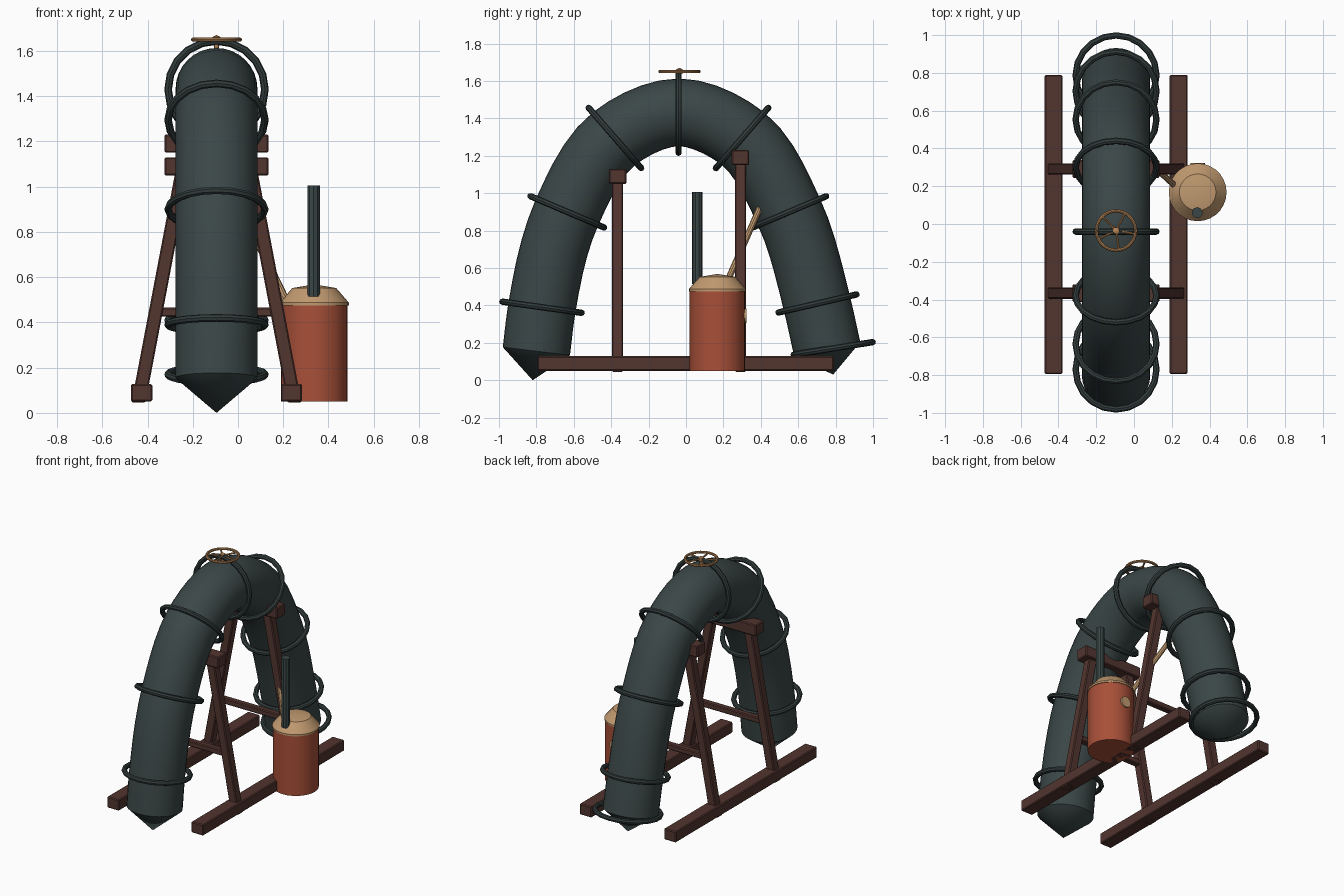
import bpy, bmesh, math
from mathutils import Vector, Matrix

if "Cube" in bpy.data.objects:
    bpy.data.objects.remove(bpy.data.objects["Cube"])

CX = -0.095  # centre line of the arched tube


def material(name, rgb):
    m = bpy.data.materials.new(name)
    m.diffuse_color = (*rgb, 1)
    m.use_nodes = True
    m.node_tree.nodes["Principled BSDF"].inputs["Base Color"].default_value = m.diffuse_color
    return m


IRON = material("dark iron", (0.043, 0.062, 0.062))
HOOP = material("hoop iron", (0.032, 0.046, 0.045))
WOOD = material("brown wood", (0.085, 0.035, 0.028))
RED = material("red paint", (0.39, 0.08, 0.04))
TAN = material("tan copper", (0.53, 0.32, 0.16))
BRASS = material("brass", (0.47, 0.23, 0.09))


def finish(bm, name, mat, smooth=True):
    bmesh.ops.recalc_face_normals(bm, faces=bm.faces)
    mesh = bpy.data.meshes.new(name)
    bm.to_mesh(mesh)
    bm.free()
    mesh.materials.append(mat)
    ob = bpy.data.objects.new(name, mesh)
    bpy.context.collection.objects.link(ob)
    if smooth:
        bpy.ops.object.select_all(action='DESELECT')
        ob.select_set(True)
        bpy.context.view_layer.objects.active = ob
        bpy.ops.object.shade_smooth_by_angle(angle=math.radians(35))
    return ob


def along(a, b):
    """Matrix placing a z-aligned unit at the middle of a-b."""
    a, b = Vector(a), Vector(b)
    d = b - a
    rot = d.to_track_quat('Z', 'Y').to_matrix().to_4x4()
    return Matrix.Translation((a + b) / 2) @ rot, d.length


def rod(name, a, b, r, mat, sides=12):
    m, length = along(a, b)
    bm = bmesh.new()
    bmesh.ops.create_cone(bm, cap_ends=True, segments=sides, radius1=r, radius2=r,
                          depth=length, matrix=m)
    return finish(bm, name, mat)


def box(name, lo, hi, shear=0.0):
    """Timber with eased edges; shear moves the top sideways in x."""
    bm = bmesh.new()
    bmesh.ops.create_cube(bm, size=1)
    lo, hi = Vector(lo), Vector(hi)
    for v in bm.verts:
        top = v.co.z > 0
        v.co = Vector([lo[i] + (v.co[i] + 0.5) * (hi[i] - lo[i]) for i in range(3)])
        if top:
            v.co.x += shear
    bmesh.ops.bevel(bm, geom=bm.edges[:], offset=0.006, segments=1, affect='EDGES')
    return finish(bm, name, WOOD, smooth=False)


def torus(name, loc, tilt, major, minor, mat, n=20, k=8):
    bm = bmesh.new()
    m = Matrix.Translation(loc) @ Matrix.Rotation(tilt, 4, 'X')
    rows = []
    for i in range(n):
        a = 2 * math.pi * i / n
        row = []
        for j in range(k):
            b = 2 * math.pi * j / k
            r = major + minor * math.cos(b)
            row.append(bm.verts.new(m @ Vector((r * math.cos(a), r * math.sin(a),
                                                minor * math.sin(b)))))
        rows.append(row)
    for i in range(n):
        for j in range(k):
            p, q = rows[i], rows[(i + 1) % n]
            bm.faces.new((p[j], q[j], q[(j + 1) % k], p[(j + 1) % k]))
    return finish(bm, name, mat)


def lathe(name, cx, cy, profile, mat, n=28):
    bm = bmesh.new()
    vs = [bm.verts.new((cx + r, cy, z)) for r, z in profile]
    es = [bm.edges.new(p) for p in zip(vs, vs[1:])]
    bmesh.ops.spin(bm, geom=vs + es, cent=(cx, cy, 0), axis=(0, 0, 1),
                   angle=2 * math.pi, steps=n)
    bmesh.ops.remove_doubles(bm, verts=bm.verts, dist=1e-4)
    return finish(bm, name, mat)


# Arched tube: spline through (y, z) points with pointed ends
PATH = [(-0.80, 0.155), (-0.77, 0.39), (-0.635, 0.90), (-0.38, 1.295), (-0.038, 1.432),
        (0.30, 1.295), (0.55, 0.90), (0.70, 0.41), (0.755, 0.165)]
pts = [Vector((CX, y, z)) for y, z in PATH]
ext = [2 * pts[0] - pts[1]] + pts + [2 * pts[-1] - pts[-2]]


def spline(i, t):
    # Catmull-Rom with chord-scaled tangents
    p0, p1, p2, p3 = ext[i:i + 4]
    d0, d1, d2 = (p1 - p0).length, (p2 - p1).length, (p3 - p2).length
    m1 = d1 * ((p1 - p0) / d0 * d1 + (p2 - p1) / d1 * d0) / (d0 + d1)
    m2 = d1 * ((p2 - p1) / d1 * d2 + (p3 - p2) / d2 * d1) / (d1 + d2)
    return ((2 * t**3 - 3 * t**2 + 1) * p1 + (t**3 - 2 * t**2 + t) * m1
            + (3 * t**2 - 2 * t**3) * p2 + (t**3 - t**2) * m2)


line = [spline(i, s / 5) for i in range(len(pts) - 1) for s in range(5)] + [pts[-1]]
bm = bmesh.new()
SIDES, R = 32, 0.181
X = Vector((1, 0, 0))
rings = []
for i, p in enumerate(line):
    t = (line[min(i + 1, len(line) - 1)] - line[max(i - 1, 0)]).normalized()
    nrm = X.cross(t)
    rings.append([bm.verts.new(p + R * (X * math.cos(2 * math.pi * j / SIDES)
                                        + nrm * math.sin(2 * math.pi * j / SIDES)))
                  for j in range(SIDES)])
for a, b in zip(rings, rings[1:]):
    for j in range(SIDES):
        k = (j + 1) % SIDES
        bm.faces.new((a[j], a[k], b[k], b[j]))
for ring, tip in ((rings[0], (CX, -0.82, 0.0)), (rings[-1], (CX, 0.787, 0.03))):
    v = bm.verts.new(tip)
    for j in range(SIDES):
        bm.faces.new((ring[j], ring[(j + 1) % SIDES], v))
finish(bm, "arched_tube", IRON)

# Loose hoops around the tube: (y, z, tilt in degrees)
HOOPS = [(-0.77, 0.39, -8), (-0.635, 0.90, -23), (-0.38, 1.295, -49), (-0.04, 1.43, 90),
         (0.30, 1.295, 49), (0.553, 0.90, 23), (0.703, 0.41, 13), (0.787, 0.17, 9)]
for i, (y, z, a) in enumerate(HOOPS):
    torus(f"hoop_{i + 1}", (CX, y, z), math.radians(a), 0.214, 0.017, HOOP)

# Ground rails and two A-frame trestles
for side, s in (("left", -1), ("right", 1)):
    x = CX + s * 0.331
    box(f"rail_{side}", (x - 0.047, -0.795, 0.05), (x + 0.047, 0.79, 0.128))
for name, y, top in (("front", -0.366, 1.13), ("rear", 0.291, 1.23)):
    for side, s in (("left", -1), ("right", 1)):
        x = CX + s * 0.345
        box(f"{name}_leg_{side}", (x - 0.031, y - 0.03, 0.045),
            (x + 0.031, y + 0.03, top - 0.05), shear=-s * 0.19 * (top - 0.095))
    box(f"{name}_saddle", (CX - 0.23, y - 0.047, top - 0.08), (CX + 0.23, y + 0.047, top))
    box(f"{name}_brace", (CX - 0.262, y - 0.022, 0.425), (CX + 0.262, y + 0.022, 0.465))

# Boiler with conical lid, chimney, hatch and feed pipe
BX, BY = 0.337, 0.168
lathe("boiler_body", BX, BY, [(0, 0.05), (0.148, 0.05), (0.148, 0.482), (0, 0.482)], RED)
lathe("boiler_lid", BX, BY, [(0, 0.475), (0.153, 0.475), (0.153, 0.487), (0.097, 0.552),
                             (0, 0.568)], TAN)
rod("chimney", (0.334, 0.06, 0.515), (0.334, 0.06, 1.005), 0.029, IRON, 10)
rod("boiler_hatch", (BX, 0.30, 0.345), (BX, 0.324, 0.345), 0.038, TAN, 16)
rod("feed_pipe", (0.225, 0.195, 0.47), (-0.005, 0.405, 0.945), 0.017, TAN, 10)

# Valve handwheel on the crown
WY, WZ = -0.035, 1.65
torus("wheel_rim", (CX, WY, WZ), 0, 0.104, 0.009, BRASS, 28, 8)
rod("wheel_stem", (CX, WY, 1.59), (CX, WY, 1.66), 0.010, BRASS)
lathe("wheel_hub", CX, WY, [(0, 1.636), (0.019, 1.64), (0.017, 1.662), (0, 1.67)], BRASS, 12)
for i in range(5):
    a = math.radians(62 + 72 * i)
    rod(f"wheel_spoke_{i + 1}", (CX, WY, WZ),
        (CX + 0.104 * math.cos(a), WY + 0.104 * math.sin(a), WZ), 0.006, BRASS, 8)
